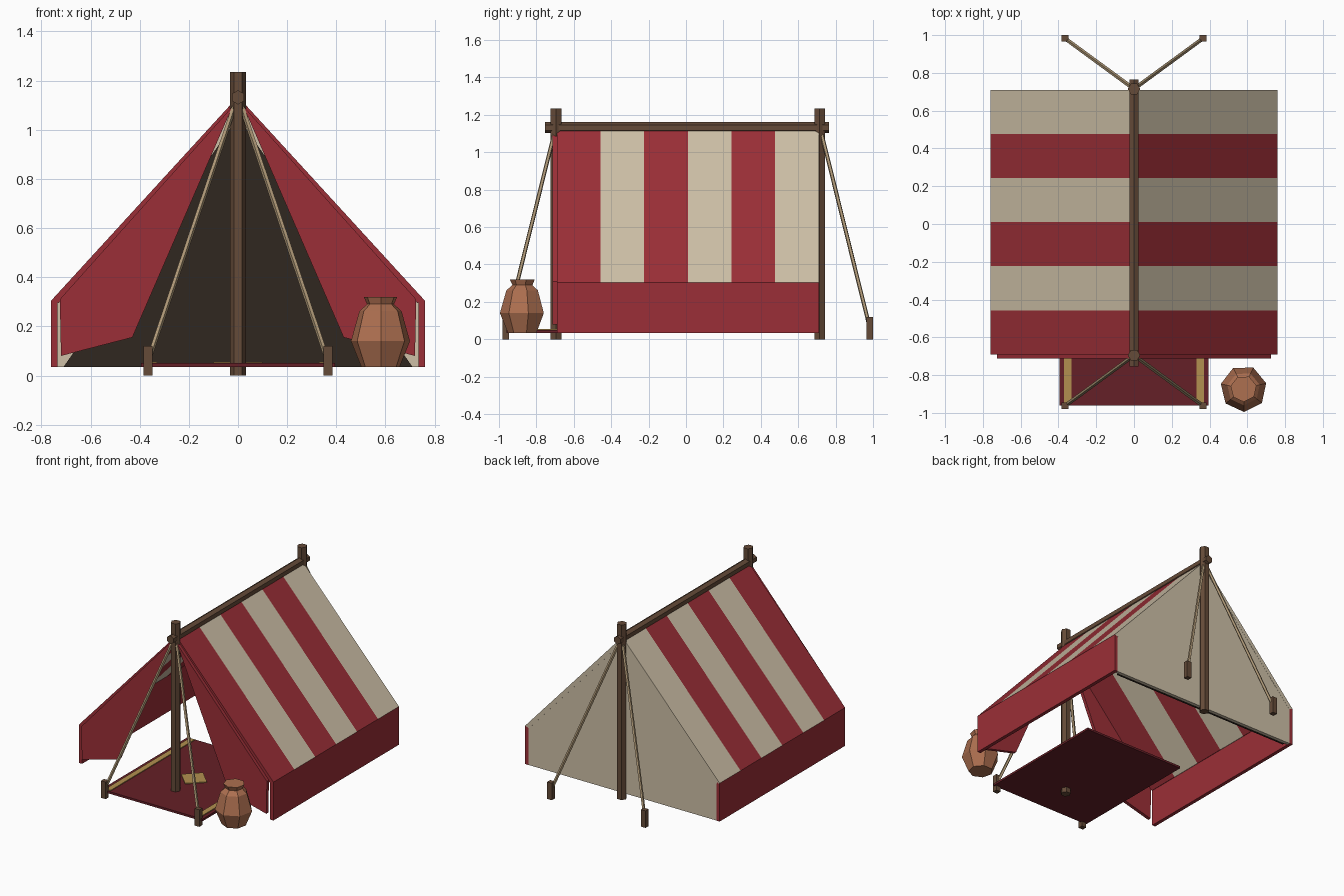
import bpy, bmesh, math
from mathutils import Vector

if "Cube" in bpy.data.objects:
    bpy.data.objects.remove(bpy.data.objects["Cube"])


def material(name, r, g, b):
    m = bpy.data.materials.new(name)
    m.diffuse_color = (r, g, b, 1)
    m.use_nodes = True
    m.node_tree.nodes["Principled BSDF"].inputs["Base Color"].default_value = m.diffuse_color
    return m


RED = material("red_cloth", .33, .028, .038)
CREAM = material("cream_cloth", .62, .53, .39)
WOOD = material("wood", .13, .07, .04)
ROPE = material("rope", .42, .31, .18)
RUG = material("rug", .13, .014, .02)
GOLD = material("gold_trim", .45, .28, .08)
CLAY = material("clay", .42, .16, .08)
DARK = material("dark_lining", .03, .02, .014)


def loft(name, rings, mat):
    """Skin a list of equal-length point rings and cap both ends."""
    bm = bmesh.new()
    rows = [[bm.verts.new(p) for p in ring] for ring in rings]
    n = len(rows[0])
    for a, b in zip(rows, rows[1:]):
        for i in range(n):
            j = (i + 1) % n
            bm.faces.new((a[i], a[j], b[j], b[i]))
    bm.faces.new(rows[0][::-1])
    bm.faces.new(rows[-1])
    bmesh.ops.recalc_face_normals(bm, faces=bm.faces)
    me = bpy.data.meshes.new(name)
    bm.to_mesh(me)
    bm.free()
    me.materials.append(mat)
    ob = bpy.data.objects.new(name, me)
    bpy.context.collection.objects.link(ob)
    return ob


def sheet(name, profile, y0, y1, mat, side=1):
    """Extrude an x-z outline along y; side=-1 mirrors it."""
    return loft(name, [[(side * x, y, z) for x, z in profile] for y in (y0, y1)], mat)


def slab(name, outline, z0, z1, mat):
    """Extrude an x-y outline along z."""
    return loft(name, [[(x, y, z) for x, y in outline] for z in (z0, z1)], mat)


def rect(x0, x1, y0, y1):
    return [(x0, y0), (x1, y0), (x1, y1), (x0, y1)]


def pole(name, p, q, r, n, mat):
    """Straight n-sided rod from p to q."""
    p, q = Vector(p), Vector(q)
    d = (q - p).normalized()
    ref = Vector((1, 0, 0)) if abs(d.z) > .99 else Vector((0, 0, 1))
    u = (ref - d * ref.dot(d)).normalized()
    v = d.cross(u)
    ring = [r * (math.cos(a) * u + math.sin(a) * v)
            for a in (2 * math.pi * i / n for i in range(n))]
    return loft(name, [[c + o for o in ring] for c in (p, q)], mat)


Y0, Y1, YC = -.69, .71, .01
STEP = (Y1 - Y0) / 6

for side, tag in ((-1, "left"), (1, "right")):
    # striped roof
    for i in range(6):
        sheet(f"roof_stripe_{tag}_{i}", [(0, 1.135), (.76, .305), (.73, .295), (0, 1.095)],
              Y0 + i * STEP, Y0 + (i + 1) * STEP, CREAM if i % 2 else RED, side)
    # low side wall
    sheet(f"side_wall_{tag}", [(.735, .035), (.76, .035), (.76, .305), (.735, .305)],
          Y0, Y1, RED, side)
    # pulled back door flap
    sheet(f"door_flap_{tag}", [(0, 1.12), (.725, .31), (.72, .08), (.43, .155), (.02, 1.1)],
          -.713, Y0, RED, side)
    # rug border
    slab(f"rug_border_{tag}", rect(*sorted((side * .33, side * .37)), -.95, -.01),
         .05, .056, GOLD)

# back gable and its dark lining
sheet("back_gable", [(-.735, .035), (.735, .035), (.735, .31), (0, 1.12), (-.735, .31)],
      .688, .709, CREAM)
sheet("back_lining", [(-.71, .035), (.71, .035), (0, 1.05)], .67, .688, DARK)

# ridge pole, posts, guy ropes and pegs
pole("ridge_pole", (0, -.755, 1.132), (0, .765, 1.132), .029, 6, WOOD)
for s, end in ((-1, "front"), (1, "back")):
    py, gy = YC + s * .705, YC + s * .973
    pole(f"{end}_post", (0, py, 0), (0, py, 1.235), .033, 6, WOOD)
    for side, tag in ((-1, "left"), (1, "right")):
        x = side * .366
        pole(f"{end}_rope_{tag}", (0, py, 1.14), (x, gy, .06), .011, 5, ROPE)
        slab(f"{end}_peg_{tag}", rect(x - .018, x + .018, gy - .017, gy + .017), 0, .12, WOOD)

# rug with diamond motif
slab("rug", rect(-.395, .395, -.96, 0), .035, .05, RUG)
slab("rug_diamond", [(.1, -.49), (0, -.39), (-.1, -.49), (0, -.59)], .05, .056, GOLD)

# seven-sided clay pot
POT = [(.08, .035), (.123, .14), (.088, .262), (.056, .29), (.07, .32)]
loft("clay_pot", [[(.58 + r * math.cos(a), -.872 + r * math.sin(a), z)
                   for a in (.24 + 2 * math.pi * i / 7 for i in range(7))]
                  for r, z in POT], CLAY)
